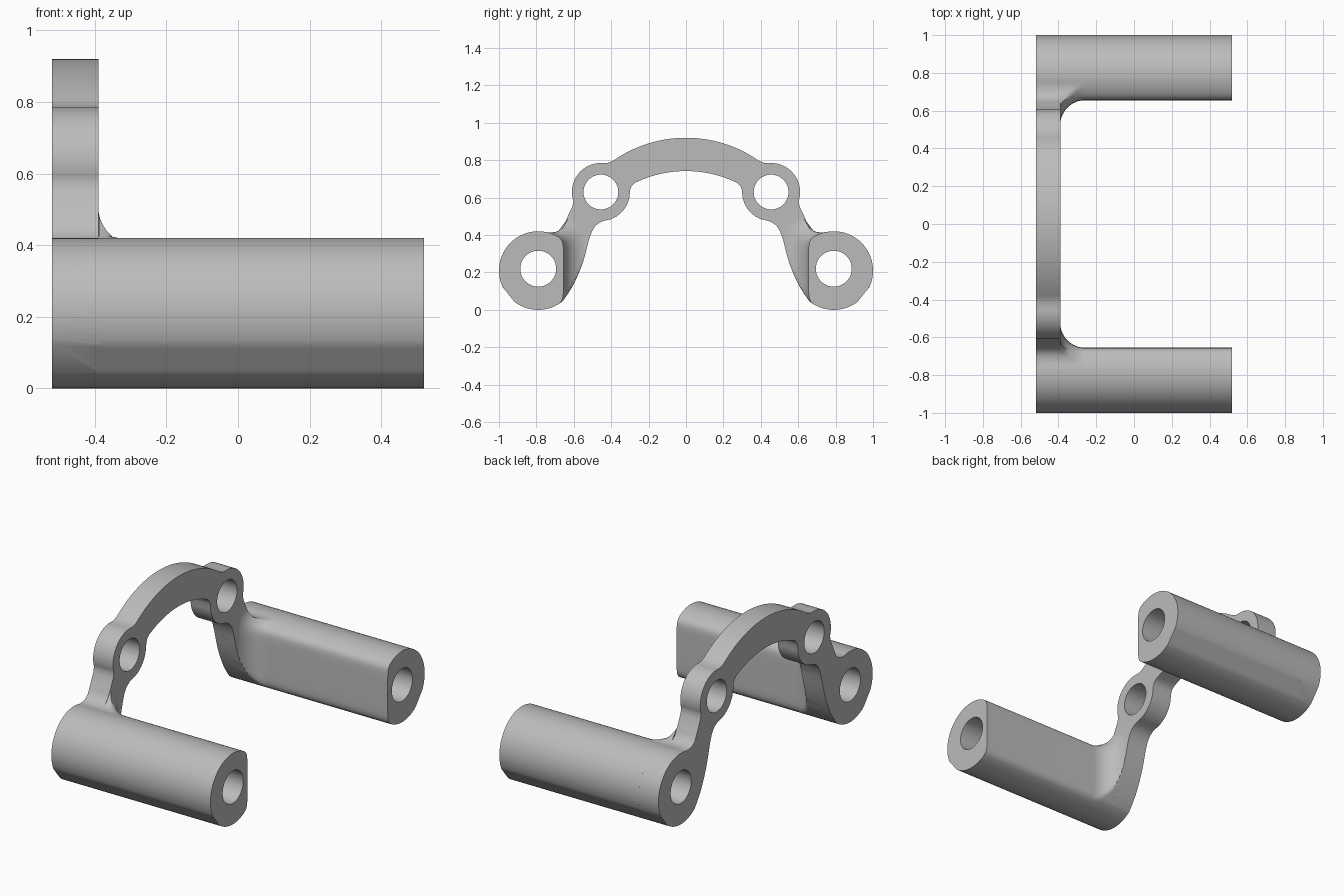
import bpy, bmesh, math
from math import sin, cos, pi, radians, sqrt
from mathutils import Vector

cube = bpy.data.objects.get("Cube")
if cube:
    bpy.data.objects.remove(cube)

X0, XP, X1 = -0.52, -0.39, 0.52      # plate back, plate front, tube end
TY, TZ, TR = 0.79, 0.21, 0.21        # tube centre and radius
FLAT, FILLET = 0.135, 0.13           # inner flat distance, root fillet radius
BY, BZ, BR = 0.455, 0.63, 0.155      # boss centre and radius

grey = bpy.data.materials.new("light grey")
grey.use_nodes = True
grey.diffuse_color = (0.5, 0.5, 0.5, 1)
grey.node_tree.nodes["Principled BSDF"].inputs["Base Color"].default_value = (0.5, 0.5, 0.5, 1)


def arc(cy, cz, r, a0, a1, n):
    return [(cy + r * cos(radians(a0 + (a1 - a0) * i / n)),
             cz + r * sin(radians(a0 + (a1 - a0) * i / n))) for i in range(n + 1)]


def loft(name, rings):
    """Closed solid from matching rings of (x, y, z) points."""
    bm = bmesh.new()
    vs = [[bm.verts.new(p) for p in ring] for ring in rings]
    n = len(vs[0])
    for a, b in zip(vs, vs[1:]):
        for i in range(n):
            j = (i + 1) % n
            bm.faces.new((a[i], a[j], b[j], b[i]))
    bm.faces.new(vs[0][::-1])
    bm.faces.new(vs[-1])
    bmesh.ops.recalc_face_normals(bm, faces=bm.faces)
    me = bpy.data.meshes.new(name)
    bm.to_mesh(me)
    bm.free()
    ob = bpy.data.objects.new(name, me)
    bpy.context.collection.objects.link(ob)
    me.materials.append(grey)
    return ob


def boolean(target, tool, op):
    mod = target.modifiers.new(op.lower(), 'BOOLEAN')
    mod.operation, mod.solver, mod.object = op, 'EXACT', tool
    bpy.context.view_layer.objects.active = target
    bpy.ops.object.modifier_apply(modifier=mod.name)
    bpy.data.objects.remove(tool)


# Half outline of the bracket plate, from the crown to the tube and back
half = arc(0, 0.24, 0.68, 90, 55, 20)
half += [(0.42, 0.785)]
half += arc(BY, BZ, BR, 90, -18, 24)
half += [(0.608, 0.55), (0.63, 0.505), (0.648, 0.465), (0.661, 0.44),
         (0.68, 0.424), (0.70, 0.416), (0.73, 0.413)]
half += arc(TY, TZ, TR, 100, -25, 28) + arc(TY, TZ, TR, -53, -128, 18)
half += [(0.635, 0.08), (0.605, 0.127), (0.575, 0.19), (0.552, 0.25), (0.535, 0.31),
         (0.52, 0.37), (0.503, 0.42), (0.482, 0.452), (0.455, 0.47), (0.43, 0.478)]
half += arc(BY, BZ, BR, -110, -172, 14)
half += [(0.299, 0.64), (0.29, 0.663), (0.274, 0.679)]
half += arc(0, 0.122, 0.62, 66, 90, 14)
inner = half[::-1]
outline = half + [(-y, z) for y, z in inner[1:-1]]
plate = loft("bracket", [[(x, y, z) for y, z in outline] for x in (X0, XP)])


def outline_reach(a):
    """Distance from the tube centre to the plate outline along angle a."""
    dy, dz, best = cos(a), sin(a), 9
    for (y0, z0), (y1, z1) in zip(half, half[1:]):
        ey, ez = y1 - y0, z1 - z0
        det = dy * ez - dz * ey
        if abs(det) > 1e-9:
            py, pz = y0 - TY, z0 - TZ
            t, u = (py * ez - pz * ey) / det, (py * dz - pz * dy) / det
            if t > 0 and 0 <= u <= 1:
                best = min(best, t)
    return best


def tube_reach(a, d):
    """Tube section with a small outer chamfer and a flat inner side, grown by d."""
    r = TR + d
    if radians(-53) < a < radians(-25):
        r *= cos(radians(14)) / cos(a + radians(39))
    if cos(a) < -0.1:
        r = (r ** -16 + ((FLAT + d) / -cos(a)) ** -16) ** (-1 / 16)
    return r


angles = [-pi + 2 * pi * i / 120 for i in range(120)]
reach = [outline_reach(a) for a in angles]


def tube(name, side):
    rings = []
    for k in range(13):
        t = FILLET * (1 - cos(pi / 2 * k / 12))
        d = FILLET - sqrt(max(0, FILLET ** 2 - (FILLET - t) ** 2))
        radii = [tube_reach(a, d) for a in angles]
        if k < 12:
            radii = [min(r, max(m, tube_reach(a, 0))) for r, m, a in zip(radii, reach, angles)]
        rings.append((XP + t, radii))
    rings.append((X1, rings[-1][1]))
    return loft(name, [[(x, side * (TY + r * cos(a)), TZ + r * sin(a))
                        for r, a in zip(radii, angles)] for x, radii in rings])


def bore(y, z, r):
    ring = arc(y, z, r, 0, 352.5, 47)
    ob = loft("bore_cutter", [[(x, p, q) for p, q in ring] for x in (X0 - 0.1, X1 + 0.1)])
    ob.hide_render = True
    return ob


# Tubes with filleted roots, then the bores through tubes and bosses
for side, label in ((-1, "front"), (1, "back")):
    boolean(plate, tube(label + "_tube", side), 'UNION')
for side in (-1, 1):
    boolean(plate, bore(side * TY, 0.22, 0.096), 'DIFFERENCE')
    boolean(plate, bore(side * BY, BZ, 0.093), 'DIFFERENCE')

bpy.ops.object.select_all(action='DESELECT')
plate.select_set(True)
bpy.context.view_layer.objects.active = plate
bpy.ops.object.shade_smooth_by_angle(angle=radians(32))
